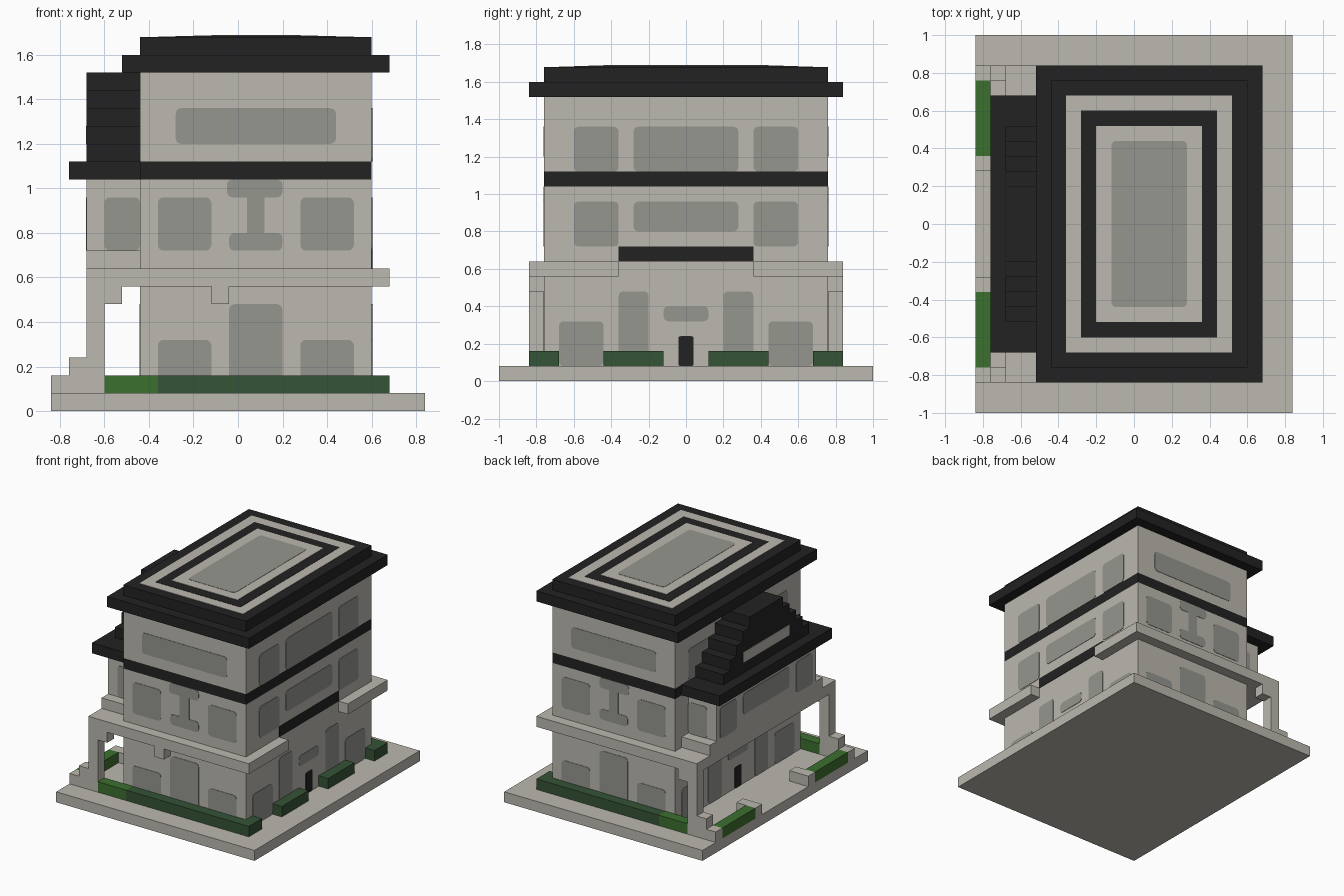
import bpy, bmesh, math
from mathutils import Vector

cube = bpy.data.objects.get("Cube")
if cube:
    bpy.data.objects.remove(cube, do_unlink=True)


def material(name, rgb):
    m = bpy.data.materials.new(name)
    m.use_nodes = True
    col = (*rgb, 1)
    m.diffuse_color = col
    m.node_tree.nodes["Principled BSDF"].inputs["Base Color"].default_value = col
    return m


STONE = material("pale stone", (0.50, 0.48, 0.43))
GLASS = material("grey glass", (0.30, 0.305, 0.275))
BLACK = material("black slate", (0.016, 0.016, 0.016))
DARK = material("dark hedge green", (0.035, 0.088, 0.037))
LEAF = material("leaf green", (0.045, 0.16, 0.028))


def finish(name, bm, mat):
    bmesh.ops.recalc_face_normals(bm, faces=bm.faces)
    me = bpy.data.meshes.new(name)
    bm.to_mesh(me)
    bm.free()
    me.materials.append(mat)
    ob = bpy.data.objects.new(name, me)
    bpy.context.collection.objects.link(ob)
    return ob


def box(name, x, y, z, mat=STONE):
    """Axis aligned block given by its (low, high) ranges."""
    bm = bmesh.new()
    bmesh.ops.create_cube(bm, size=1)
    for v in bm.verts:
        v.co = [(r[0] + r[1]) / 2 + c * (r[1] - r[0]) for c, r in zip(v.co, (x, y, z))]
    return finish(name, bm, mat)


def plate(name, axis, at, u, v, mat=GLASS, r=0.025, thick=0.006):
    """Thin panel with rounded corners, lying across an axis."""
    def place(a, b):
        return {"x": (at, a, b), "y": (a, at, b), "z": (a, b, at)}[axis]
    bm = bmesh.new()
    ring = []
    corners = ((u[1], v[1]), (u[0], v[1]), (u[0], v[0]), (u[1], v[0]))
    for k, (cu, cv) in enumerate(corners):
        su, sv = (1 if k in (0, 3) else -1), (1 if k < 2 else -1)
        for s in (range(4) if r else (0,)):
            t = math.radians(90 * k + 30 * s)
            ring.append(bm.verts.new(place(cu - su * r + r * math.cos(t),
                                           cv - sv * r + r * math.sin(t))))
    face = bm.faces.new(ring)
    ext = bmesh.ops.extrude_face_region(bm, geom=[face])
    push = Vector([thick if a == axis else 0 for a in "xyz"])
    for e in ext["geom"]:
        if isinstance(e, bmesh.types.BMVert):
            e.co += push
    for w in bm.verts:
        w.co -= push / 2
    return finish(name, bm, mat)


# Plinth and main block
box("plinth", (-0.84, 0.84), (-1, 1), (0, 0.08))
BX, BY = (-0.44, 0.60), (-0.76, 0.76)
box("lower_storeys", BX, BY, (0.08, 1.04))
box("floor_band", BX, BY, (1.04, 1.12), BLACK)
box("top_storey", BX, BY, (1.12, 1.52))

# Main roof with inlaid rings on top
box("roof_eaves", (-0.52, 0.68), (-0.84, 0.84), (1.52, 1.60), BLACK)
box("roof_top", BX, BY, (1.60, 1.68), BLACK)
for i, mat in enumerate((STONE, BLACK, STONE, GLASS)):
    d = 0.08 * (i + 1)
    plate("roof_inlay", "z", 1.68 + 0.002 * i, (BX[0] + d, BX[1] - d),
          (BY[0] + d, BY[1] - d), mat, 0.025 if mat == GLASS else 0)

# Side wing carried over the porch
box("porch_ceiling", (-0.68, -0.44), (-0.84, 0.84), (0.56, 0.64))
box("wing_ledge", (-0.68, -0.44), (-0.68, 0.68), (0.64, 0.72))
box("wing_walls", (-0.68, -0.44), (-0.60, 0.60), (0.72, 1.04))
box("wing_roof", (-0.76, -0.44), (-0.68, 0.68), (1.04, 1.12), BLACK)
for i in range(5):
    w, z = 0.52 - 0.08 * i, 1.12 + 0.08 * i
    box("gable_step", (-0.68, -0.44), (-w, w), (z, z + 0.08), BLACK)
plate("gable_panel", "x", -0.68, (-0.28, 0.28), (1.20, 1.28), STONE, 0)
plate("wing_window", "x", -0.68, (-0.28, 0.28), (0.80, 0.96))


def span(s, a, b):
    return tuple(sorted((s * a, s * b)))


# Parts repeated at the front and back
for s in (-1, 1):
    edge = span(s, 0.76, 0.84)
    box("cornice", (-0.44, 0.68), edge, (0.56, 0.64))
    box("cornice_return", (0.60, 0.68), span(s, 0.36, 0.76), (0.56, 0.64))
    box("pillar", (-0.68, -0.60), edge, (0.08, 0.56))
    box("pillar_bracket", (-0.60, -0.52), edge, (0.48, 0.56))
    box("pillar_foot", (-0.84, -0.68), edge, (0.08, 0.16))
    box("pillar_step", (-0.76, -0.68), edge, (0.16, 0.24))
    box("hedge", (-0.36, 0.68), edge, (0.08, 0.16), DARK)
    box("hedge_end", (-0.60, -0.36), edge, (0.08, 0.16), LEAF)
    box("corner_hedge", (0.60, 0.68), span(s, 0.68, 0.76), (0.08, 0.16), DARK)
    box("side_hedge", (0.60, 0.68), span(s, 0.12, 0.44), (0.08, 0.16), DARK)
    box("porch_hedge", (-0.84, -0.76), span(s, 0.36, 0.76), (0.08, 0.16), LEAF)
    box("porch_post", (-0.84, -0.68), span(s, 0.28, 0.36), (0.08, 0.16))

    # Windows on the front and back walls
    wall = s * 0.76
    for u in ((-0.36, -0.12), (0.28, 0.52)):
        plate("ground_window", "y", wall, u, (0.08, 0.32))
        plate("middle_window", "y", wall, u, (0.72, 0.96))
    plate("entrance", "y", wall, (-0.04, 0.20), (0.08, 0.48))
    plate("emblem_foot", "y", wall, (-0.04, 0.20), (0.72, 0.80))
    plate("emblem_stem", "y", wall, (0.04, 0.12), (0.78, 0.98), r=0)
    plate("emblem_head", "y", wall, (-0.05, 0.20), (0.96, 1.04))
    plate("top_window", "y", wall, (-0.28, 0.44), (1.20, 1.36))
    plate("wing_end_window", "y", s * 0.60, (-0.60, -0.44), (0.72, 0.96))
    plate("wing_side_window", "x", -0.68, span(s, 0.36, 0.56), (0.72, 0.96))
box("front_bracket", (-0.12, -0.04), (-0.84, -0.76), (0.48, 0.56))

# Windows and doors on the two long walls
for wall in (-0.44, 0.60):
    for s in (-1, 1):
        plate("side_ground_window", "x", wall, span(s, 0.44, 0.68), (0.08, 0.32))
        plate("side_tall_window", "x", wall, span(s, 0.20, 0.36), (0.08, 0.48))
        plate("side_top_window", "x", wall, span(s, 0.36, 0.60), (1.12, 1.36))
    plate("fanlight", "x", wall, (-0.12, 0.12), (0.32, 0.40))
    plate("side_door", "x", wall, (-0.04, 0.04), (0.08, 0.24), BLACK, 0.01)
    plate("wide_top_window", "x", wall, (-0.28, 0.28), (1.12, 1.36))
for s in (-1, 1):
    plate("side_middle_window", "x", 0.60, span(s, 0.36, 0.60), (0.72, 0.96))
plate("wide_middle_window", "x", 0.60, (-0.28, 0.28), (0.80, 0.96))
plate("slate_strip", "x", 0.60, (-0.36, 0.36), (0.64, 0.72), BLACK, 0)
